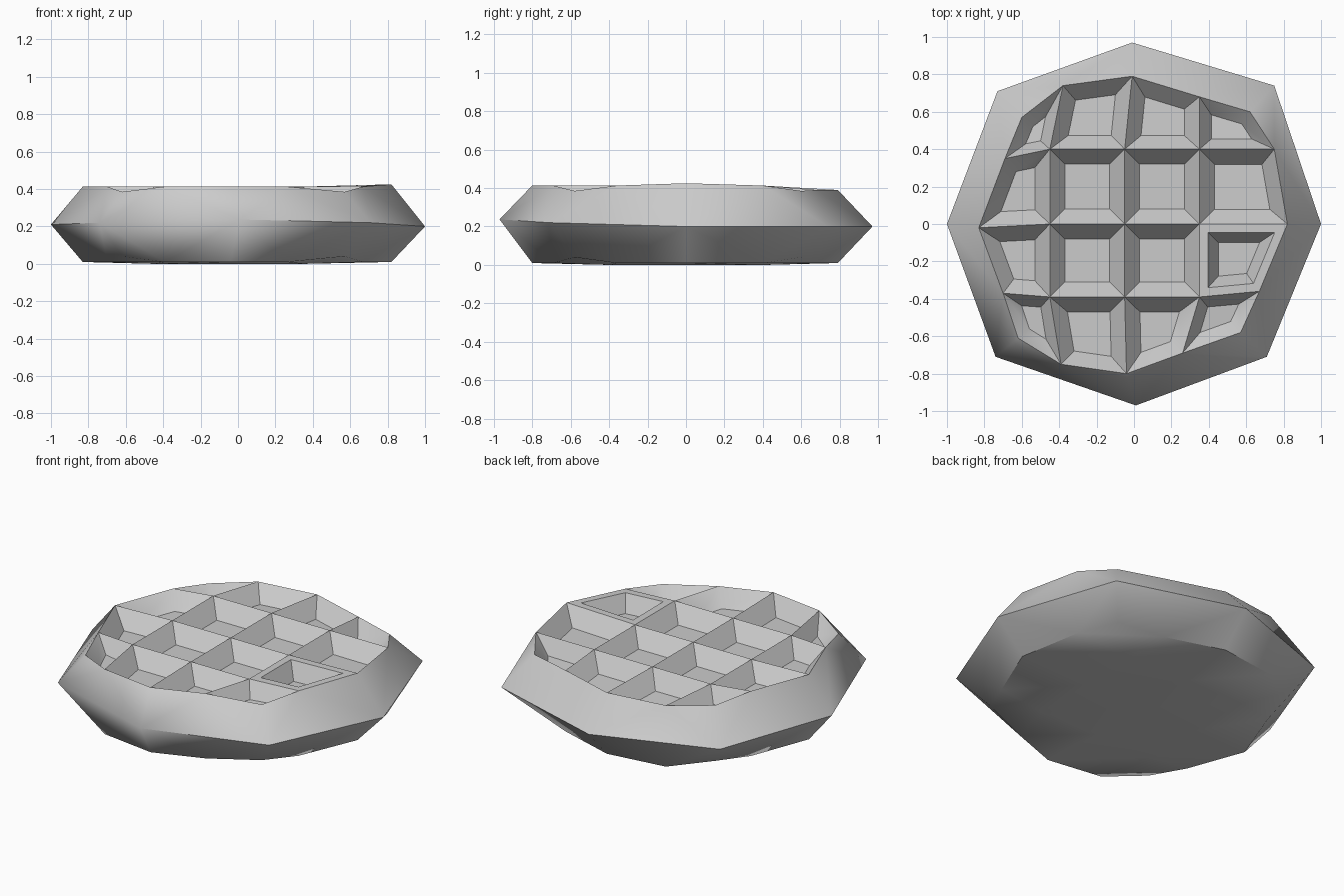
import bpy, bmesh, math

cube = bpy.data.objects.get("Cube")
if cube:
    bpy.data.objects.remove(cube, do_unlink=True)

# Single plain colour
grey = bpy.data.materials.new("plain_grey")
grey.use_nodes = True
GREY = (0.6, 0.6, 0.6, 1)
grey.diffuse_color = GREY
grey.node_tree.nodes["Principled BSDF"].inputs["Base Color"].default_value = GREY

# Slightly uneven five by five lattice, rows from front to back
ROWS = [
    [(-.62, -.61), (-.39, -.75), (-.04, -.80), (.26, -.69), (.57, -.58)],
    [(-.70, -.37), (-.45, -.39), (-.05, -.39), (.35, -.39), (.67, -.36)],
    [(-.83, -.02), (-.45, 0), (-.05, 0), (.35, 0), (.82, 0)],
    [(-.69, .35), (-.45, .40), (-.05, .40), (.35, .40), (.75, .40)],
    [(-.60, .57), (-.38, .74), (-.01, .79), (.35, .68), (.62, .60)],
]
# Widest belt, anticlockwise from the front right corner of the model
BELT = [(-.74, -.71, .22), (.01, -.97, .237), (.71, -.71, .22), (1, 0, .2),
        (.75, .74, .2), (-.01, .97, .2), (-.73, .71, .2), (-1, 0, .21)]

bm = bmesh.new()


def lattice(height):
    """Vertices of one lattice; height is a function of row and column."""
    return [[bm.verts.new((x, y, height(r, c))) for c, (x, y) in enumerate(row)]
            for r, row in enumerate(ROWS)]


def perimeter(g):
    return (g[0][:4] + [g[r][4] for r in range(4)]
            + g[4][:0:-1] + [g[r][0] for r in range(4, 0, -1)])


def is_corner(r, c):
    return r in (0, 4) and c in (0, 4)


def top_height(r, c):
    if is_corner(r, c):
        return .385
    if r == 4:
        return .39
    return .425 if (r, c) == (2, 4) else .413


def base_height(r, c):
    if is_corner(r, c):
        return .04
    return .01 if r in (0, 4) or c in (0, 4) else 0


top, base = lattice(top_height), lattice(base_height)
belt = [bm.verts.new(p) for p in BELT]

# Flanks between the belt and each lattice edge
for grid in (top, base):
    ring = perimeter(grid)
    for k in range(8):
        a, b = belt[k], belt[(k + 1) % 8]
        p, q, s = ring[2 * k], ring[2 * k + 1], ring[(2 * k + 2) % 16]
        for tri in ((a, q, p), (a, b, q), (b, s, q)):
            bm.faces.new(tri if grid is top else tri[::-1])

# Underside and upper cells
cells = {}
for r in range(4):
    for c in range(4):
        def quad(g):
            return [g[r][c], g[r][c + 1], g[r + 1][c + 1], g[r + 1][c]]
        bm.faces.new(quad(base)[::-1])
        cells[r, c] = bm.faces.new(quad(top))
bmesh.ops.recalc_face_normals(bm, faces=bm.faces[:])


def sink(faces, thickness, depth):
    bmesh.ops.inset_individual(bm, faces=faces, thickness=thickness,
                               depth=depth, use_even_offset=True)


# Square pockets, with one framed pocket on the left side
framed = cells.pop((1, 3))
corners = [f for (r, c), f in cells.items() if r in (0, 3) and c in (0, 3)]
sink([f for f in cells.values() if f not in corners], .08, -.1)
sink(corners, .065, -.09)
sink([framed], .045, 0)
sink([framed], .055, -.1)

mesh = bpy.data.meshes.new("waffle_body")
bm.to_mesh(mesh)
bm.free()
mesh.materials.append(grey)
body = bpy.data.objects.new("waffle_body", mesh)
bpy.context.collection.objects.link(body)

bpy.ops.object.select_all(action='DESELECT')
body.select_set(True)
bpy.context.view_layer.objects.active = body
bpy.ops.object.shade_smooth_by_angle(angle=math.radians(45))
